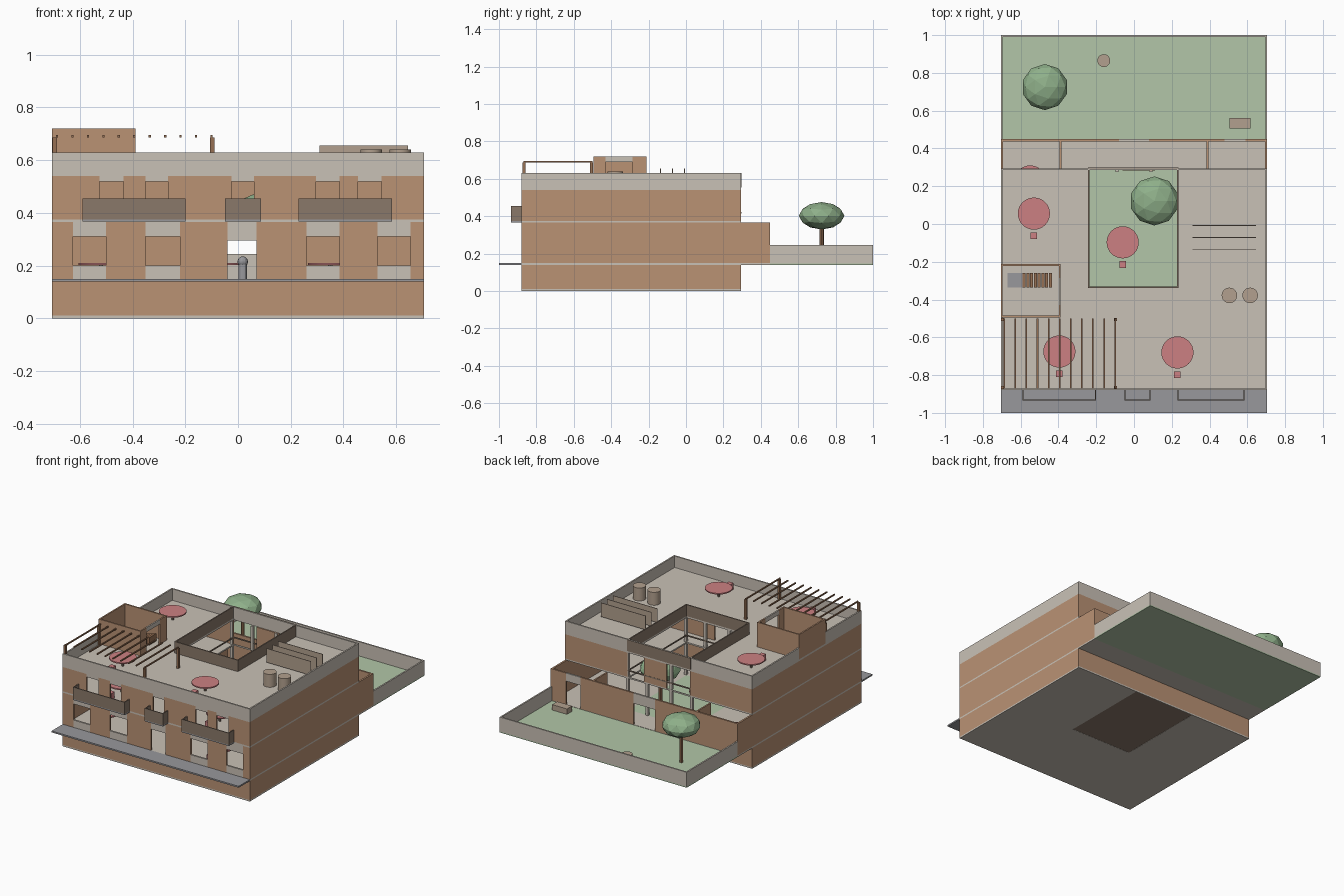
import bpy
from mathutils import Vector

cube = bpy.data.objects.get("Cube")
if cube:
    bpy.data.objects.remove(cube)


def material(name, r, g, b):
    lin = [(c / 255 / 12.92) if c < 11 else ((c / 255 + 0.055) / 1.055) ** 2.4 for c in (r, g, b)]
    m = bpy.data.materials.new(name)
    m.use_nodes = True
    m.diffuse_color = (*lin, 1)
    m.node_tree.nodes["Principled BSDF"].inputs["Base Color"].default_value = (*lin, 1)
    return m


BRICK = material("brick", 186, 146, 116)
PLASTER = material("plaster", 201, 193, 182)
PAVING = material("paving_grey", 152, 152, 156)
GRASS = material("grass", 178, 198, 168)
LEAF = material("leaf_green", 143, 176, 138)
RED = material("soft_red", 204, 128, 130)
TAUPE = material("dark_taupe", 138, 121, 106)
TAN = material("tan", 178, 160, 142)
WOOD = material("wood_brown", 150, 112, 84)


def box(name, x0, x1, y0, y1, z0, z1, mat):
    """Box from its limits on each axis."""
    bpy.ops.mesh.primitive_cube_add(size=1)
    o = bpy.context.object
    o.name = name
    size = Vector((x1 - x0, y1 - y0, z1 - z0))
    mid = Vector((x0 + x1, y0 + y1, z0 + z1)) / 2
    for v in o.data.vertices:
        v.co = Vector(a * b for a, b in zip(v.co, size)) + mid
    o.data.materials.append(mat)
    return o


def cylinder(name, x, y, z0, z1, r, mat, sides=24):
    bpy.ops.mesh.primitive_cylinder_add(vertices=sides, radius=r, depth=z1 - z0,
                                        location=(x, y, (z0 + z1) / 2))
    o = bpy.context.object
    o.name = name
    o.data.materials.append(mat)
    bpy.ops.object.shade_smooth_by_angle()


def ring(name, outer, inner, z0, z1, mat):
    """Rectangular frame made of four boxes."""
    X0, X1, Y0, Y1 = outer
    x0, x1, y0, y1 = inner
    for x, X, y, Y in ((X0, X1, Y0, y0), (X0, X1, y1, Y1), (X0, x0, y0, y1), (x1, X1, y0, y1)):
        if X - x > 1e-4 and Y - y > 1e-4:
            box(name, x, X, y, Y, z0, z1, mat)


def inset(rect, t):
    return rect[0] + t, rect[1] - t, rect[2] + t, rect[3] - t


def facade(name, y, z0, z1, openings, x0=-0.705, x1=0.705):
    """Brick wall with openings: (left, right, sill top, lintel bottom)."""
    t, x = 0.012, x0
    for left, right, sill, head in openings:
        box(name + "_wall", x, left, y, y + t, z0, z1, BRICK)
        box(name + "_lintel", left, right, y, y + t, head, z1, PLASTER)
        if sill > z0:
            box(name + "_sill", left, right, y, y + t, z0, sill, PLASTER)
        x = right
    box(name + "_wall", x, x1, y, y + t, z0, z1, BRICK)


W, F, B, EXT = 0.705, -0.88, 0.295, 0.45
main = (-W, W, F, B)
court = (-0.235, 0.228, -0.33, 0.29)

# Foundation and basement
ring("foundation_slab", main, court, 0, 0.01, PLASTER)
box("courtyard_soil", *court, 0.001, 0.14, TAUPE)
ring("basement", main, court, 0.01, 0.14, BRICK)
box("courtyard_lawn", *court, 0.14, 0.15, GRASS)
box("pavement", -W, W, -1, F, 0.14, 0.15, PAVING)

# Floor slabs, with the courtyard left open
ring("ground_slab", (-W, W, F, EXT), court, 0.14, 0.15, PLASTER)
ring("upper_slab", main, court, 0.365, 0.375, PLASTER)
ring("roof_slab", main, court, 0.54, 0.552, PLASTER)

# Street front
windows = [(-0.625, -0.5), (-0.35, -0.22), (0.26, 0.385), (0.53, 0.655)]
ground = [(a, b, 0.2, 0.31) for a, b in windows]
ground.insert(2, (-0.04, 0.07, 0.15, 0.295))
facade("ground_front", F, 0.15, 0.365, ground)
doors = [(-0.525, -0.435), (-0.35, -0.265), (-0.025, 0.06), (0.295, 0.385), (0.455, 0.545)]
facade("upper_front", F, 0.375, 0.54, [(a, b, 0.375, 0.52) for a, b in doors])

# Side walls and rear walls
for s in (-1, 1):
    xa, xb = sorted((s * W, s * (W - 0.012)))
    box("ground_side_wall", xa, xb, F + 0.012, EXT, 0.15, 0.365, BRICK)
    box("upper_side_wall", xa, xb, F + 0.012, B, 0.375, 0.54, BRICK)
    xa, xb = sorted((s * 0.385, s * 0.395))
    box("terrace_partition", xa, xb, B, EXT, 0.15, 0.365, BRICK)
    xa, xb = sorted((s * (W - 0.012), s * 0.235))
    box("upper_rear_wall", xa, xb, B - 0.012, B, 0.375, 0.54, BRICK)
    xa, xb = sorted((s * (W - 0.012), s * 0.1))
    for z0, z1 in ((0.15, 0.365), (0.375, 0.54)):
        box("inner_wall", xa, xb, -0.46, -0.45, z0, z1, BRICK)
box("upper_rear_panel", -0.06, 0.11, B - 0.012, B, 0.375, 0.54, BRICK)
facade("ground_rear", EXT - 0.012, 0.15, 0.365,
       [(-0.08, 0.08, 0.15, 0.295), (0.48, 0.59, 0.15, 0.31)])

# Columns and railing round the courtyard
for x in (-0.245, -0.09, 0.09, 0.238):
    for y in (-0.34, 0.285):
        for z0, z1 in ((0.15, 0.365), (0.375, 0.54)):
            box("courtyard_column", x - 0.009, x + 0.009, y - 0.009, y + 0.009, z0, z1, PLASTER)
ring("courtyard_railing", inset(court, -0.006), court, 0.415, 0.423, TAUPE)

# Roof parapets
ring("roof_parapet", main, inset(main, 0.01), 0.552, 0.63, PLASTER)
ring("courtyard_parapet", inset(court, -0.008), court, 0.552, 0.63, TAUPE)

# Balconies
for x0, x1 in ((-0.59, -0.2), (-0.05, 0.088), (0.23, 0.585)):
    box("balcony_floor", x0, x1, -0.935, F, 0.367, 0.375, PAVING)
    box("balcony_front", x0, x1, -0.935, -0.929, 0.375, 0.455, TAUPE)
    for x in (x0, x1 - 0.006):
        box("balcony_side", x, x + 0.006, -0.929, F, 0.375, 0.455, TAUPE)

# Stair house on the roof
x0, x1, y0, y1 = -W, -0.388, -0.495, -0.212
for y in (y0, y1 - 0.01):
    box("stair_house_wall", x0, x1, y, y + 0.01, 0.552, 0.72, BRICK)
box("stair_house_wall", x0, x0 + 0.01, y0 + 0.01, y1 - 0.01, 0.552, 0.72, BRICK)
for a, b in ((y0 + 0.01, -0.43), (-0.285, y1 - 0.01)):
    box("stair_house_wall", x1 - 0.01, x1, a, b, 0.552, 0.72, BRICK)
box("stair_house_lintel", x1 - 0.01, x1, -0.43, -0.285, 0.69, 0.72, PLASTER)
box("stair_landing", -0.67, -0.59, -0.335, -0.26, 0.552, 0.558, PAVING)
for i in range(8):
    x = -0.59 + i * 0.02
    box("stair_tread", x, x + 0.016, -0.335, -0.26, 0.552, 0.562 + i * 0.006, WOOD)

# Pergola
for x in (-0.695, -0.098):
    for y in (-0.865, -0.505):
        box("pergola_post", x - 0.008, x + 0.008, y - 0.008, y + 0.008, 0.552, 0.687, WOOD)
for i in range(11):
    x = -0.687 + i * 0.0587
    box("pergola_slat", x - 0.004, x + 0.004, -0.87, -0.5, 0.687, 0.695, WOOD)

# Roof screens and water tanks
for y in (-0.008, -0.072, -0.136):
    box("roof_screen", 0.31, 0.645, y - 0.002, y + 0.002, 0.56, 0.655, TAN)
for x in (0.505, 0.615):
    cylinder("water_tank", x, -0.378, 0.552, 0.64, 0.041, TAN)


# Round tables, each with a stool
def table(x, y, floor):
    cylinder("table_leg", x, y, floor, floor + 0.052, 0.008, TAUPE, 8)
    cylinder("table_top", x, y, floor + 0.052, floor + 0.06, 0.085, RED, 32)
    box("stool", x - 0.017, x + 0.017, y - 0.135, y - 0.1, floor, floor + 0.045, RED)


for x, y in ((-0.53, 0.055), (-0.395, -0.675), (0.23, -0.68)):
    table(x, y, 0.552)
table(-0.06, -0.097, 0.15)
for x, y in ((-0.55, 0.225), (-0.52, -0.68), (0.35, -0.68)):
    table(x, y, 0.15)
for x in (-0.4, 0.34):
    table(x, -0.68, 0.375)

# Figure standing in the entrance
cylinder("figure_body", 0.018, -0.6, 0.15, 0.205, 0.016, PAVING, 12)
bpy.ops.mesh.primitive_uv_sphere_add(segments=12, ring_count=8, radius=0.02, location=(0.018, -0.6, 0.215))
bpy.context.object.name = "figure_head"
bpy.context.object.data.materials.append(PAVING)

# Garden
garden = (-W, W, EXT, 1.0)
box("garden_lawn", -W, W, EXT, 1.0, 0.14, 0.148, GRASS)
for n, a in (("side", (-W, -W + 0.01, EXT, 1)), ("side", (W - 0.01, W, EXT, 1)),
             ("rear", (-W + 0.01, W - 0.01, 0.99, 1))):
    box("garden_wall_" + n, *a, 0.148, 0.245, PLASTER)
box("garden_bench", 0.505, 0.617, 0.505, 0.56, 0.148, 0.185, TAN)
cylinder("garden_stool", -0.16, 0.865, 0.148, 0.175, 0.034, TAN)

# Trees
for x, y, r in ((-0.472, 0.725, 0.122), (0.108, 0.122, 0.13)):
    cylinder("tree_trunk", x, y, 0.148, 0.36, 0.012, WOOD, 8)
    bpy.ops.mesh.primitive_ico_sphere_add(subdivisions=2, radius=r, location=(x, y, 0.402))
    crown = bpy.context.object
    crown.name = "tree_crown"
    crown.scale.z = 0.6
    crown.data.materials.append(LEAF)
